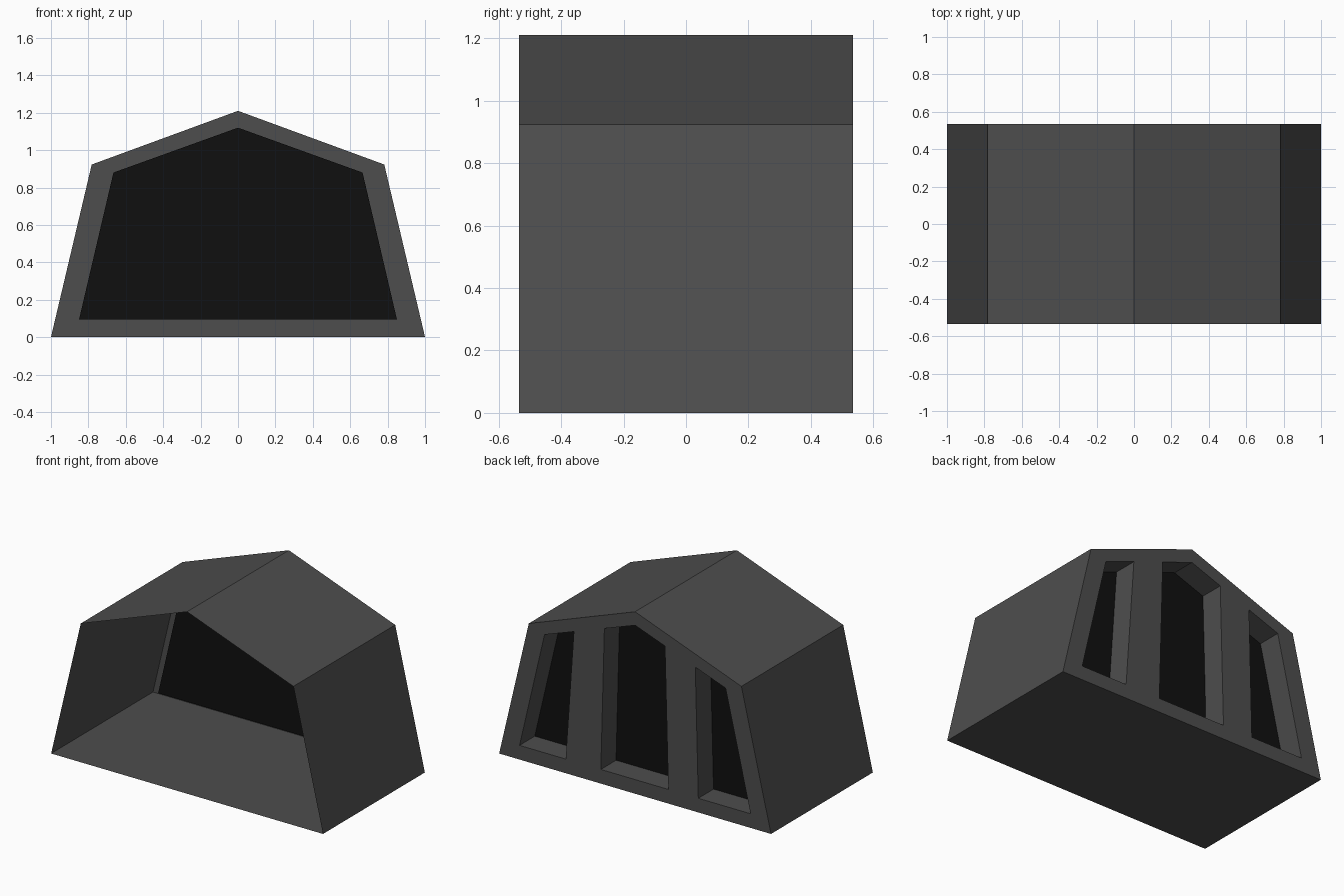
import bpy

if "Cube" in bpy.data.objects:
    bpy.data.objects.remove(bpy.data.objects["Cube"])

DEPTH = 0.535      # half length along y
PANE_Y = 0.375     # dark pane, set in from the back wall
OUTER = [(-1, 0), (1, 0), (0.782, 0.923), (0, 1.21), (-0.782, 0.923)]
INNER = [(-0.85, 0.094), (0.85, 0.094), (0.666, 0.88), (0, 1.12), (-0.666, 0.88)]
SILL = INNER[0][1]


def material(name, value):
    m = bpy.data.materials.new(name)
    m.diffuse_color = (value, value, value, 1)
    m.use_nodes = True
    m.node_tree.nodes["Principled BSDF"].inputs["Base Color"].default_value = m.diffuse_color
    return m


def build(name, faces, mat):
    """Make a flat-shaded object from a list of polygons."""
    verts, polys = [], []
    for f in faces:
        idx = []
        for v in f:
            if v not in verts:
                verts.append(v)
            idx.append(verts.index(v))
        polys.append(idx)
    me = bpy.data.meshes.new(name)
    me.from_pydata(verts, [], polys)
    me.materials.append(mat)
    ob = bpy.data.objects.new(name, me)
    bpy.context.collection.objects.link(ob)
    return ob


def at(profile, y):
    return [(x, y, z) for x, z in profile]


def loop_pairs(p):
    return list(zip(p, p[1:] + p[:1]))


def roof(x):
    """Height of the window heads at x."""
    return 1.12 - abs(x) * (1.12 - 0.88) / 0.666


def edge(bottom, top):
    """Slightly leaning mullion edge, from sill to head."""
    return (bottom, SILL), (top, roof(top))


grey = material("dark grey", 0.075)
black = material("near black", 0.005)

# Thin open-fronted shell: floor, two leaning walls, two roof slopes
build("shell", [[(a[0], -DEPTH, a[1]), (b[0], -DEPTH, b[1]),
                 (b[0], DEPTH, b[1]), (a[0], DEPTH, a[1])]
                for a, b in loop_pairs(OUTER)], grey)

# Back wall: border ring plus two mullions between three windows
e1, e2 = edge(-0.465, -0.443), edge(-0.245, -0.22)
e3, e4 = edge(0.252, 0.226), edge(0.51, 0.45)
ring = [at([a, ia, ib, b], DEPTH)
        for (a, b), (ia, ib) in zip(loop_pairs(OUTER), loop_pairs(INNER))]
mullions = [at([p[0], p[1], q[1], q[0]], DEPTH) for p, q in ((e1, e2), (e3, e4))]
build("back_wall", ring + mullions, grey)

# Window reveals running inward to the pane
windows = [
    [INNER[0], e1[0], e1[1], INNER[4]],
    [e2[0], e3[0], e3[1], INNER[3], e2[1]],
    [e4[0], INNER[1], INNER[2], e4[1]],
]
for name, w in zip(("left", "middle", "right"), windows):
    build(name + "_window_reveal",
          [at([a, b], PANE_Y)[::-1] + at([a, b], DEPTH) for a, b in loop_pairs(w)], grey)

# Dark pane closing all the windows
build("dark_pane", [at(INNER, PANE_Y)], black)
